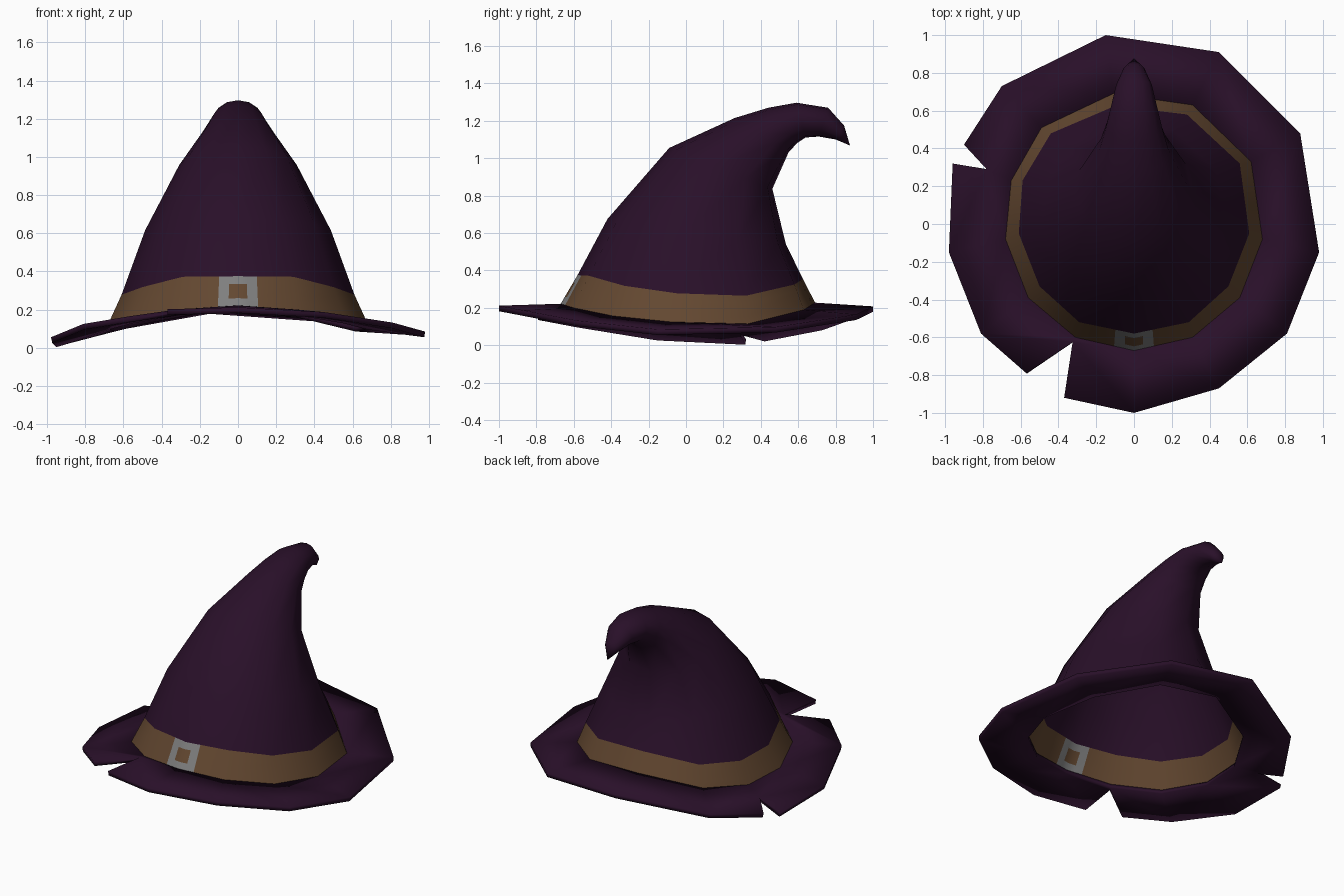
import bpy
import math
from mathutils import Vector

if "Cube" in bpy.data.objects:
    bpy.data.objects.remove(bpy.data.objects["Cube"])


def material(name, rgb):
    m = bpy.data.materials.new(name)
    m.diffuse_color = (*rgb, 1)
    m.use_nodes = True
    m.node_tree.nodes["Principled BSDF"].inputs["Base Color"].default_value = m.diffuse_color
    return m


purple = material("dark purple felt", (0.022, 0.005, 0.022))
brown = material("brown leather", (0.125, 0.064, 0.030))
silver = material("grey metal", (0.21, 0.21, 0.21))


def build(name, verts, faces, mats, indices=None, angle=60):
    me = bpy.data.meshes.new(name)
    me.from_pydata([tuple(v) for v in verts], [], faces)
    for m in mats:
        me.materials.append(m)
    if indices:
        for p, i in zip(me.polygons, indices):
            p.material_index = i
    ob = bpy.data.objects.new(name, me)
    bpy.context.collection.objects.link(ob)
    bpy.ops.object.select_all(action='DESELECT')
    ob.select_set(True)
    bpy.context.view_layer.objects.active = ob
    bpy.ops.object.shade_smooth_by_angle(angle=math.radians(angle))
    return ob


def loft(rings):
    """Quads between closed rings of equal size."""
    n = len(rings[0])
    verts = [v for r in rings for v in r]
    faces = [(k * n + i, k * n + (i + 1) % n, (k + 1) * n + (i + 1) % n, (k + 1) * n + i)
             for k in range(len(rings) - 1) for i in range(n)]
    return verts, faces


# Twelve-sided base ring and band-top ring, counter-clockwise from the front
base = [Vector(p) for p in (
    (0, -.67, .222), (.31, -.60, .20), (.56, -.39, .157), (.68, -.08, .125),
    (.62, .33, .115), (.31, .63, .19), (-.11, .69, .228), (-.49, .51, .155),
    (-.65, .23, .115), (-.68, -.08, .125), (-.56, -.39, .157), (-.31, -.60, .20))]
top = [Vector(p) for p in (
    (0, -.58, .375), (.29, -.52, .372), (.50, -.33, .318), (.61, -.05, .278),
    (.56, .32, .265), (.28, .58, .325), (-.10, .625, .355), (-.44, .48, .295),
    (-.59, .23, .268), (-.61, -.05, .278), (-.50, -.33, .318), (-.29, -.52, .372))]


# Band with extra columns at the front for the buckle
def with_buckle_columns(ring):
    f, r, l = ring[0], ring[1], ring[-1]
    return ([f, f.lerp(r, .16), f.lerp(r, .34)] + ring[1:]
            + [f.lerp(l, .34), f.lerp(l, .16)])


lo, hi = with_buckle_columns(base), with_buckle_columns(top)
band_rings = [[a.lerp(b, t) for a, b in zip(lo, hi)] for t in (0, .25, .74, 1)]
verts, faces = loft(band_rings)
indices = []
for f in faces:
    c = sum((verts[i] for i in f), Vector()) / 4
    row = f[0] // len(lo)
    on_buckle = abs(c.x) < .1 and c.y < 0
    in_hole = abs(c.x) < .05 and row == 1
    indices.append(1 if on_buckle and not in_hole else 0)
build("band_with_buckle", verts, faces, [brown, silver], indices)

# Bent crown: front y, front z, back y, back z, half width
profile = [
    (-.42, .675, .54, .54, .49),
    (-.09, 1.055, .465, .835, .31),
    (.26, 1.215, .55, 1.03, .185),
    (.44, 1.27, .595, 1.08, .15),
    (.59, 1.297, .64, 1.11, .125),
    (.76, 1.27, .71, 1.115, .095),
    (.845, 1.175, .80, 1.10, .055),
]
angles = [math.atan2(p.y, p.x) for p in base]
rings = [top]
for fy, fz, by, bz, w in profile:
    front, back = Vector((0, fy, fz)), Vector((0, by, bz))
    mid, half = (front + back) / 2, (back - front) / 2
    rings.append([mid + Vector((w * math.cos(a), 0, 0)) + half * math.sin(a) for a in angles])
verts, faces = loft(rings)
tip, n = len(verts), len(angles)
verts.append(Vector((0, .877, 1.068)))
faces += [(tip - n + i, tip - n + (i + 1) % n, tip) for i in range(n)]
build("crown", verts, faces, [purple])

# Drooping brim; an entry with three points is a torn notch (arrive, notch, leave)
outer = [
    [(0, -1, .212)], [(.45, -.87, .187)], [(.81, -.58, .132)], [(.98, -.15, .085)],
    [(.88, .48, .098)], [(.45, .91, .165)], [(-.15, 1, .208)], [(-.70, .73, .11)],
    [(-.90, .42, .05), (-.78, .29, .085), (-.96, .32, .032)],
    [(-.98, -.15, .055)], [(-.81, -.58, .125)],
    [(-.57, -.79, .165), (-.325, -.625, .20), (-.37, -.92, .202)],
]
verts, ids = list(base), []
for pts in outer:
    ids.append(list(range(len(verts), len(verts) + len(pts))))
    verts += [Vector(p) for p in pts]
faces = []
for i in range(n):
    j = (i + 1) % n
    faces.append([i] + ids[i][1:] + ids[j][:2] + [j] if len(ids[i]) > 1
                 else [i, ids[i][0]] + ids[j][:2] + [j])
brim = build("brim", verts, faces, [purple], angle=30)
solid = brim.modifiers.new("thickness", 'SOLIDIFY')
solid.thickness = .03
solid.offset = -1
